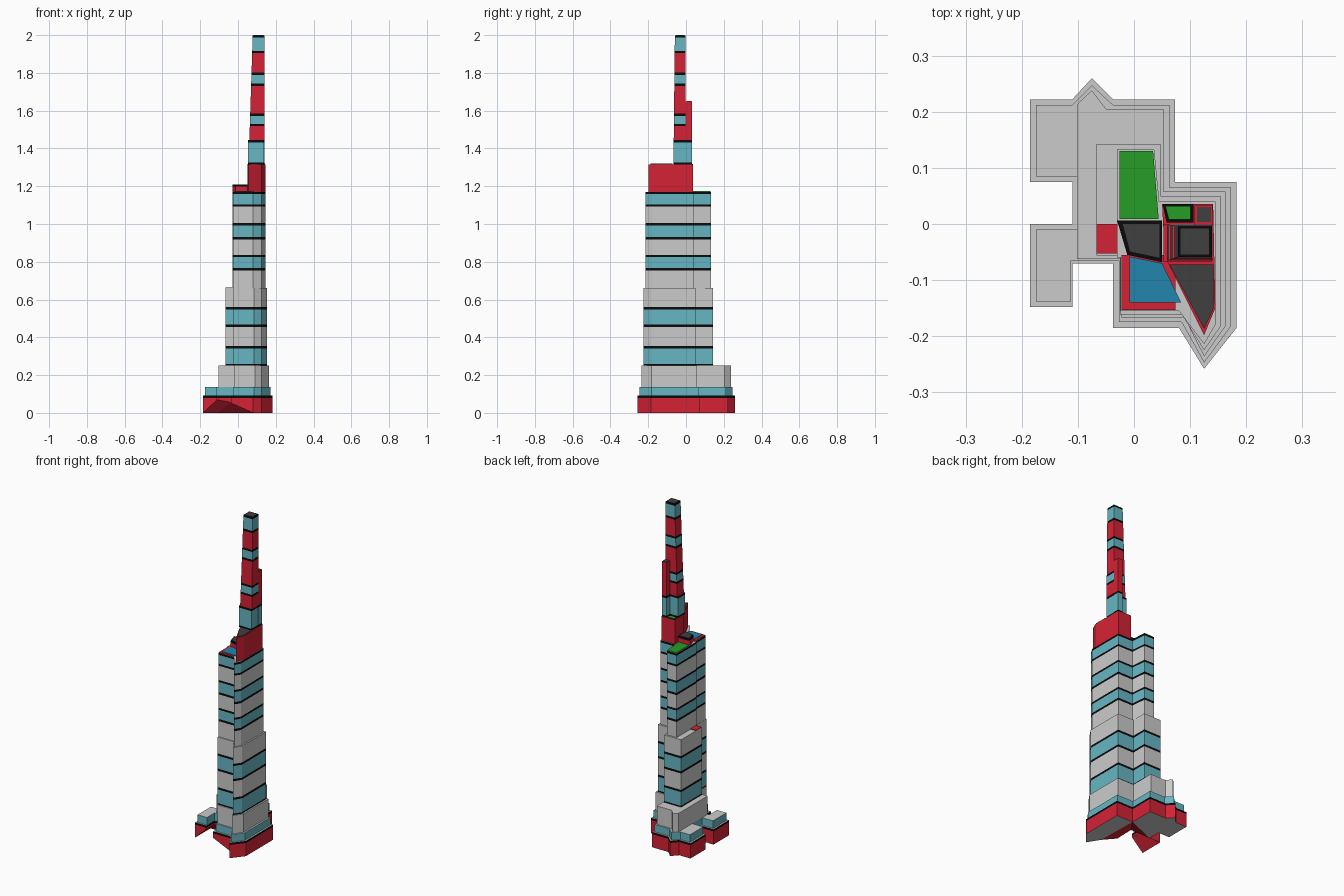
import bpy, bmesh

if "Cube" in bpy.data.objects:
    bpy.data.objects.remove(bpy.data.objects["Cube"])

COLOURS = {
    "red": (0.66, 0.016, 0.036), "grey": (0.6, 0.6, 0.6), "teal": (0.135, 0.47, 0.55),
    "black": (0.003, 0.003, 0.003), "green": (0.018, 0.34, 0.018),
    "blue": (0.015, 0.235, 0.42), "charcoal": (0.05, 0.05, 0.05),
}
NAMES = list(COLOURS)
MATS = []
for n, c in COLOURS.items():
    m = bpy.data.materials.new(n)
    m.diffuse_color = (*c, 1)
    m.use_nodes = True
    m.node_tree.nodes["Principled BSDF"].inputs["Base Color"].default_value = m.diffuse_color
    MATS.append(m)


def tower(name, pts, z0, bands, roof, top_pts=None, lift=None, floor="grey"):
    """Extrude an outline upward through coloured bands [(top_z, colour)...]."""
    top_pts = top_pts or pts
    lift = lift or {}
    z_end = bands[-1][0]
    bm = bmesh.new()

    def ring(z):
        t = (z - z0) / (z_end - z0)
        return [bm.verts.new((a[0] + (b[0] - a[0]) * t, a[1] + (b[1] - a[1]) * t,
                              z + (lift.get(i, 0) if z == z0 else 0)))
                for i, (a, b) in enumerate(zip(pts, top_pts))]

    low = ring(z0)
    caps = [bm.faces.new(low)]
    caps[0].material_index = NAMES.index(floor)
    for z, colour in bands:
        high = ring(z)
        for i in range(len(low)):
            j = (i + 1) % len(low)
            f = bm.faces.new((low[i], low[j], high[j], high[i]))
            f.material_index = NAMES.index(colour)
        low = high
    caps.append(bm.faces.new(low))
    caps[1].material_index = NAMES.index(roof)
    bmesh.ops.triangulate(bm, faces=caps)
    bmesh.ops.recalc_face_normals(bm, faces=bm.faces)
    me = bpy.data.meshes.new(name)
    bm.to_mesh(me)
    bm.free()
    for m in MATS:
        me.materials.append(m)
    ob = bpy.data.objects.new(name, me)
    bpy.context.collection.objects.link(ob)
    return ob


def rect(x0, x1, y0, y1):
    return [(x0, y0), (x1, y0), (x1, y1), (x0, y1)]


def plate(name, pts, z, colour, h=0.004):
    return tower(name, pts, z, [(z + h, colour)], colour, floor=colour)


def podium(d):
    """Podium outline, inset by d."""
    return [(-.185 + d, .222 - d), (-.11, .222 - d), (-.075, .26 - d * 1.3), (-.037, .222 - d),
            (.073 - d, .222 - d), (.073 - d, .075 - d), (.183 - d, .075 - d),
            (.183 - d, -.185 + d * .3), (.125, -.258 + d * 1.1), (.08 + d * .5, -.185 + d),
            (-.037 + d, -.185 + d), (-.037 + d, -.07 + d * .5), (-.11 - d * .2, -.07 + d * .5),
            (-.11 - d * .2, -.148 + d), (-.185 + d, -.148 + d), (-.185 + d, -d),
            (-.11 + d, -d), (-.11 + d, .075 + d), (-.185 + d, .075 + d)]


# Podium: red base with a raised underside at the front notch, then teal storey
base = tower("podium_base", podium(0), 0, [(.08, "red"), (.092, "black")], "grey",
             lift={10: .052, 11: .055, 12: .07, 13: .07})
for f in base.data.polygons:  # sloping soffit is red
    if f.normal.z < -.1 and f.normal.z > -.995:
        f.material_index = NAMES.index("red")
tower("podium_storey", podium(.01), .092, [(.138, "teal")], "grey")

# Grey shoulder with a pointed bay at the back
tower("shoulder", [(-.102, .205), (-.1, .215), (-.075, .238), (-.05, .205), (.053, .205),
                   (.053, .058), (.163, .058), (.163, -.182), (.125, -.236), (.09, -.167),
                   (-.022, -.167), (-.022, -.062), (-.102, -.062)],
      .138, [(.25, "grey")], "grey")

# Middle shaft
tower("middle_shaft", [(-.067, .143), (.047, .143), (.047, .05), (.154, .05), (.154, -.183),
                       (.125, -.225), (.085, -.161), (-.025, -.161), (-.025, -.056), (-.067, -.056)],
      .25, [(.258, "black"), (.342, "teal"), (.355, "black"), (.455, "grey"), (.468, "black"),
            (.547, "teal"), (.56, "black"), (.66, "grey")], "grey")
plate("side_terrace", rect(-.067, -.03, -.053, 0), .66, "red")

# Upper shaft
tower("upper_shaft", [(-.03, .133), (.036, .133), (.045, .04), (.145, .04), (.145, -.18),
                      (.125, -.214), (.08, -.155), (-.024, -.155), (-.024, -.06), (-.03, -.06)],
      .66, [(.755, "grey"), (.768, "black"), (.824, "teal"), (.836, "black"), (.918, "grey"),
            (.931, "black"), (.993, "teal"), (1.005, "black"), (1.092, "grey"),
            (1.104, "black"), (1.158, "teal"), (1.17, "black")], "grey")

# Roof gardens, pool and small plant room
plate("back_roof_garden", [(-.026, .009), (.044, .009), (.034, .13), (-.026, .13)], 1.17, "green")
plate("front_roof_deck", rect(-.022, .074, -.153, -.055), 1.17, "red", .003)
plate("roof_pool", [(-.008, -.14), (.084, -.14), (.05, -.07), (-.008, -.058)], 1.172, "blue")
ROOM = [(-.03, .006), (-.012, -.055), (.05, -.068), (.05, .006)]
tower("plant_room", ROOM, 1.17, [(1.198, "red"), (1.208, "black")], "black")
plate("plant_room_roof", [(-.02, 0), (-.007, -.049), (.045, -.06), (.045, 0)], 1.208, "charcoal", .002)

# Red crown block with pointed front
tower("crown_block", [(.05, .036), (.141, .036), (.145, -.15), (.125, -.198), (.06, -.068),
                      (.055, -.06)], 1.17, [(1.315, "red")], "red")
plate("crown_front_roof", [(.063, -.072), (.142, -.072), (.142, -.15), (.125, -.187)], 1.315, "charcoal")
plate("crown_garden_border", [(.051, .036), (.058, .003), (.106, .003), (.106, .036)], 1.315, "black", .003)
plate("crown_garden", [(.056, .032), (.062, .008), (.101, .008), (.101, .032)], 1.318, "green", .003)

# Spire: storeys that narrow from the left, right edge straight
def spire_x(z):
    return .056 + (z - 1.32) / .68 * .022


tower("spire_foot", rect(.053, .138, -.067, -.001), 1.315,
      [(1.325, "black"), (1.432, "teal"), (1.444, "black")], "red")
BANDS = [(1.518, "red"), (1.53, "black"), (1.573, "teal"), (1.585, "black"), (1.73, "red"),
         (1.743, "black"), (1.79, "teal"), (1.802, "black"), (1.904, "red"), (1.917, "black"),
         (1.988, "teal"), (1.999, "black")]
tower("spire", rect(spire_x(1.444), .14, -.065, -.001), 1.444, BANDS, "black",
      top_pts=rect(spire_x(2), .139, -.059, -.003))
plate("spire_roof", rect(.083, .134, -.054, -.008), 1.999, "charcoal", .001)

# Slim fin tower behind the spire
tower("fin_tower", rect(.108, .14, -.003, .033), 1.315,
      [(1.325, "black"), (1.432, "teal"), (1.444, "black"), (1.648, "red")], "red")
plate("fin_roof", rect(.112, .137, .004, .03), 1.648, "charcoal", .002)
